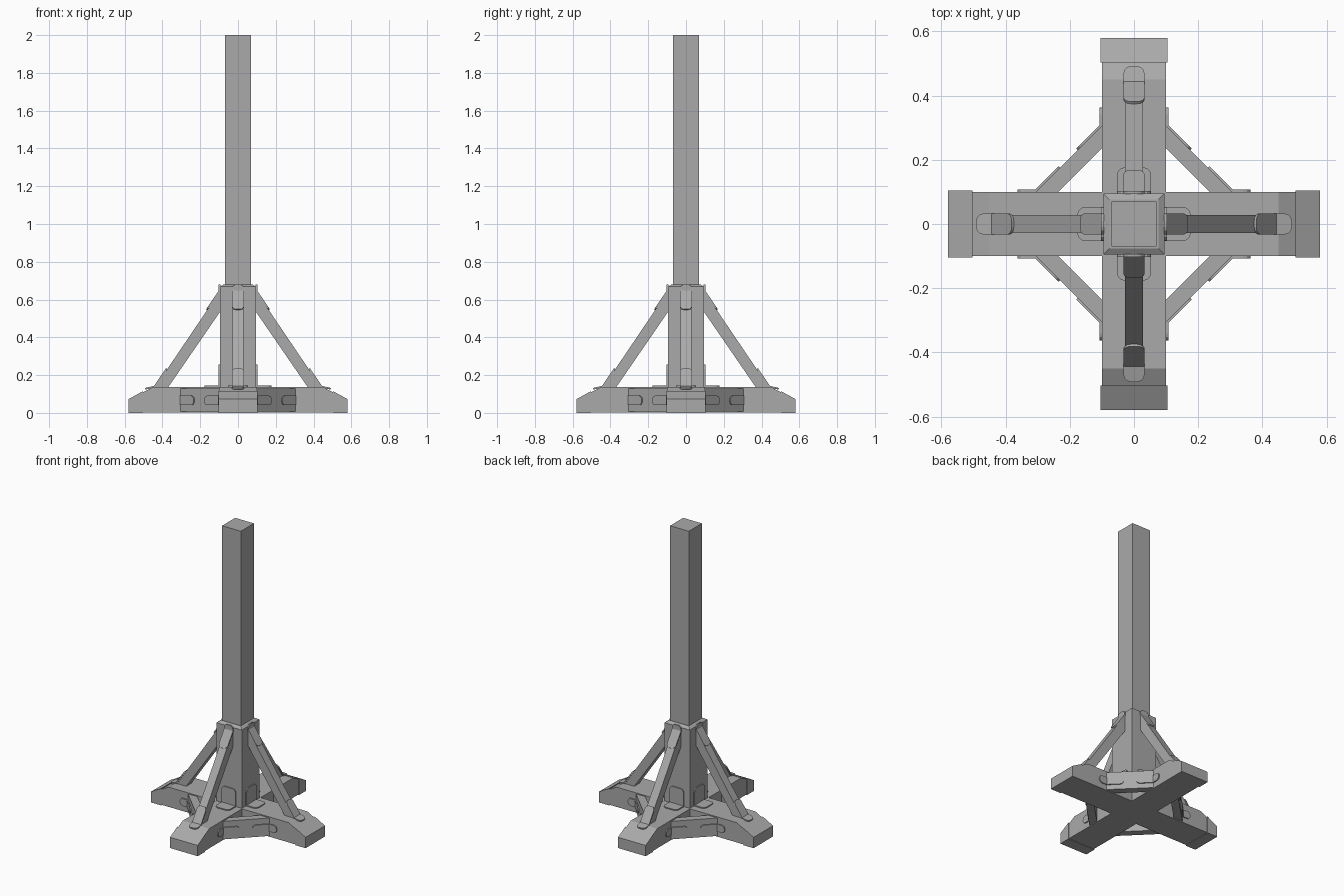
import bpy, bmesh
from math import pi
from mathutils import Vector, Matrix

cube = bpy.data.objects.get("Cube")
if cube:
    bpy.data.objects.remove(cube, do_unlink=True)

grey = bpy.data.materials.new("plain_grey")
grey.use_nodes = True
GREY = (0.4, 0.4, 0.4, 1)
grey.diffuse_color = GREY
grey.node_tree.nodes["Principled BSDF"].inputs["Base Color"].default_value = GREY

TOP = 0.137      # top of the base beams
ARM = 0.1        # half width of a beam
SLEEVE = 0.095   # half width of the sleeve
UP = Vector((0, 0, 1))
SIDE = Vector((0, 1, 0))


def finish(name, bm, turn=0):
    bmesh.ops.recalc_face_normals(bm, faces=bm.faces)
    bmesh.ops.rotate(bm, verts=bm.verts, matrix=Matrix.Rotation(turn * pi / 2, 3, 'Z'))
    mesh = bpy.data.meshes.new(name)
    bm.to_mesh(mesh)
    bm.free()
    mesh.materials.append(grey)
    obj = bpy.data.objects.new(name, mesh)
    bpy.context.collection.objects.link(obj)


def prism(name, outline, offset, turn=0):
    """Solid made by pushing a flat outline along an offset."""
    bm = bmesh.new()
    face = bm.faces.new([bm.verts.new(p) for p in outline])
    new = bmesh.ops.extrude_face_region(bm, geom=[face])["geom"]
    bmesh.ops.translate(bm, vec=offset, verts=[v for v in new if isinstance(v, bmesh.types.BMVert)])
    finish(name, bm, turn)


def arm_prism(name, profile, half, turn):
    prism(name, [(r, -half, z) for r, z in profile], SIDE * 2 * half, turn)


def square_column(name, rings):
    """Square column through (half width, height) rings."""
    bm = bmesh.new()
    loops = [[bm.verts.new((x * h, y * h, z)) for x, y in ((-1, -1), (1, -1), (1, 1), (-1, 1))]
             for h, z in rings]
    for low, high in zip(loops, loops[1:]):
        for i in range(4):
            j = (i + 1) % 4
            bm.faces.new((low[i], low[j], high[j], high[i]))
    bm.faces.new(loops[0])
    bm.faces.new(loops[-1])
    finish(name, bm)


def bent_plate(name, path, across, half, out, corner, turn, thick=0.007):
    """Plate folded at the middle path point, with cut or rounded ends."""
    a, b, c = (Vector(p) for p in path)
    d1, d2 = (b - a).normalized(), (c - b).normalized()
    n1, n2 = (d.cross(across).normalized() for d in (d1, d2))
    n1, n2 = (n if n.dot(out) > 0 else -n for n in (n1, n2))
    mitre = (n1 + n2) / (1 + n1.dot(n2))
    ends = [(k * corner, half - s * corner) for k, s in ((0, 1), (0.13, 0.5), (0.5, 0.13), (1, 0))]
    sections = [(a + d1 * s, w, n1) for s, w in ends] + [(b, half, mitre)]
    sections += [(c - d2 * s, w, n2) for s, w in reversed(ends)]
    bm = bmesh.new()
    rings = [[bm.verts.new(p + across * w * sx + n * t)
              for sx, t in ((-1, -0.002), (1, -0.002), (1, thick), (-1, thick))]
             for p, w, n in sections]
    for r, q in zip(rings, rings[1:]):
        for i in range(4):
            j = (i + 1) % 4
            bm.faces.new((r[i], r[j], q[j], q[i]))
    bm.faces.new(rings[0])
    bm.faces.new(rings[-1])
    finish(name, bm, turn)


# Post and sleeve
square_column("post", [(0.07, 0.1), (0.07, 2)])
square_column("sleeve", [(SLEEVE, 0.1), (SLEEVE, 0.668), (0.076, 0.68)])
square_column("base_hub", [(ARM, 0.003), (ARM, TOP)])

for turn, where in enumerate(("left", "back", "right", "front")):
    # Base beam with its sloped end cap
    arm_prism("base_beam_" + where,
              [(ARM, 0.003), (0.575, 0.003), (0.575, 0.07), (0.45, TOP), (ARM, TOP)], ARM, turn)
    arm_prism("end_cap_" + where,
              [(0.503, 0), (0.58, 0), (0.58, 0.073), (0.503, 0.115)], 0.104, turn)

    # Sloping brace from sleeve to beam
    arm_prism("brace_" + where,
              [(0.37, TOP - 0.002), (0.44, TOP - 0.002), (SLEEVE, 0.645), (SLEEVE, 0.535)], 0.028, turn)
    out = Vector((1, 0, 0.8))
    bent_plate("brace_foot_plate_" + where,
               [(0.375, 0, 0.233), (0.44, 0, TOP), (0.49, 0, TOP - 0.012)], SIDE, 0.033, out, 0.024, turn)
    bent_plate("brace_head_plate_" + where,
               [(SLEEVE, 0, 0.68), (SLEEVE, 0, 0.645), (0.163, 0, 0.545)], SIDE, 0.033, out, 0.024, turn)

    # Angle bracket at the sleeve foot
    bent_plate("sleeve_bracket_" + where,
               [(SLEEVE, 0, 0.255), (SLEEVE, 0, TOP), (0.177, 0, TOP)], SIDE, 0.053, out, 0.025, turn)

    # Diagonal strut between neighbouring beams, with a plate at each end
    prism("corner_strut_" + where,
          [(0.305, ARM, 0.008), (ARM, 0.305, 0.008), (ARM, 0.235, 0.008), (0.235, ARM, 0.008)],
          UP * 0.122, turn)
    path = [(0.363, ARM, 0.066), (0.305, ARM, 0.066), (0.23, 0.175, 0.066)]
    for flip in (False, True):
        ends = [(y, x, z) if flip else (x, y, z) for x, y, z in path]
        bent_plate("strut_plate_%s_%s" % (where, "b" if flip else "a"),
                   ends, UP, 0.025, Vector((1, 1, 0)), 0.022, turn)
